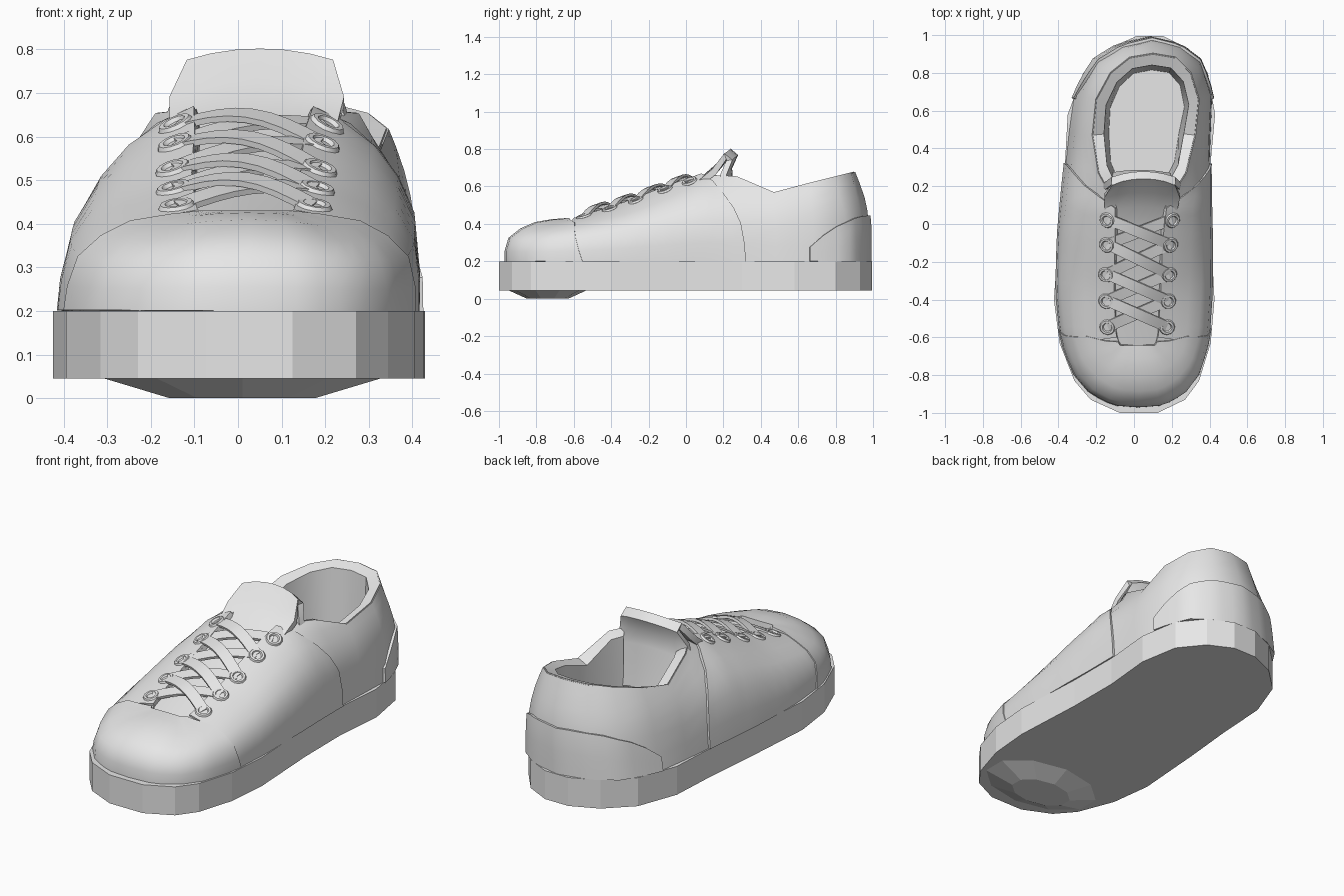
import bpy, bmesh, math
from mathutils import Vector

old = bpy.data.objects.get("Cube")
if old:
    bpy.data.objects.remove(old, do_unlink=True)

grey = bpy.data.materials.new("plain_grey")
grey.use_nodes = True
grey.diffuse_color = (0.8, 0.8, 0.8, 1)
grey.node_tree.nodes["Principled BSDF"].inputs["Base Color"].default_value = (0.8, 0.8, 0.8, 1)


def centre_x(y, z=.2):
    """Sideways curve of the shoe's centre line, with a slight lean."""
    return 0.005 + 0.03 * y + 0.05 * y * y + 0.06 * (z - .2)


def finish(obj, smooth=True):
    obj.data.materials.append(grey)
    bpy.ops.object.select_all(action='DESELECT')
    obj.select_set(True)
    bpy.context.view_layer.objects.active = obj
    if smooth:
        bpy.ops.object.shade_smooth_by_angle(angle=math.radians(38))


def make_object(name, bm):
    bmesh.ops.recalc_face_normals(bm, faces=bm.faces[:])
    mesh = bpy.data.meshes.new(name)
    bm.to_mesh(mesh)
    bm.free()
    obj = bpy.data.objects.new(name, mesh)
    bpy.context.collection.objects.link(obj)
    return obj


def sheet(name, rows, thickness, closed=False):
    """Skin a grid of points and thicken it evenly to both sides."""
    bm = bmesh.new()
    grid = [[bm.verts.new(p) for p in row] for row in rows]
    count = len(rows[0])
    for a, b in zip(grid, grid[1:]):
        for i in range(count if closed else count - 1):
            j = (i + 1) % count
            bm.faces.new((a[i], a[j], b[j], b[i]))
    obj = make_object(name, bm)
    solid = obj.modifiers.new("thickness", 'SOLIDIFY')
    solid.thickness = thickness
    solid.offset = 0
    bpy.context.view_layer.objects.active = obj
    bpy.ops.object.modifier_apply(modifier=solid.name)
    finish(obj)
    return obj


# Half of the upper, toe to heel: base (w, y), shoulder (w, y, z), opening (w, y, z)
STATIONS = [
    (0, -.95, 0, -.80, .39, 0, -.64, .41),
    (.13, -.94, .10, -.79, .385, .05, -.64, .41),
    (.24, -.88, .17, -.74, .375, .09, -.64, .41),
    (.32, -.78, .23, -.68, .375, .10, -.62, .41),
    (.38, -.6, .26, -.58, .39, .11, -.58, .42),
    (.4, -.35, .27, -.33, .445, .12, -.33, .50),
    (.395, -.05, .27, -.06, .53, .12, -.07, .60),
    (.385, .12, .27, .1, .57, .13, .1, .66),
    (.375, .32, .30, .3, .53, .23, .27, .65),
    (.37, .48, .32, .47, .49, .27, .47, .565),
    (.36, .68, .31, .67, .52, .27, .66, .615),
    (.28, .86, .25, .82, .54, .21, .8, .65),
    (.16, .94, .14, .91, .54, .12, .88, .67),
    (0, .975, 0, .95, .54, 0, .9, .675),
]
LAST = len(STATIONS) - 1
FULL = 2 * LAST


def station_point(i, v):
    """Smooth curve from base to opening at one station."""
    bw, by, sw, sy, sz, tw, ty, tz = STATIONS[i]
    base, shoulder, top = Vector((bw, by, .2)), Vector((sw, sy, sz)), Vector((tw, ty, tz))
    middle = Vector((bw * .95, by + .12 * (sy - by), .2 + .6 * (sz - .2)))
    pts = [base, base, middle, shoulder, top, top]
    k = min(int(v), 2)
    f = v - k
    a, b, c, d = pts[k:k + 4]
    return (b * 2 + (c - a) * f + (a * 2 - b * 5 + c * 4 - d) * f * f
            + (b * 3 - a - c * 3 + d) * f ** 3) / 2


def surf(t, v):
    """Point on the upper: t runs round the shoe, v runs base to opening."""
    t %= FULL
    side = 1
    if t > LAST:
        t, side = FULL - t, -1
    i = min(int(t), LAST - 1)
    p = station_point(i, v).lerp(station_point(i + 1, v), t - i)
    return Vector((side * p.x + centre_x(p.y, p.z), p.y, p.z))


def steps(a, b, n):
    return [a + (b - a) * i / n for i in range(n + 1)]


LEVELS = steps(0, 3, 6)

# Sole slab with faceted sides
half = [(.1, -1), (.25, -.93), (.33, -.83), (.4, -.63), (.425, -.4), (.4, 0),
        (.385, .3), (.39, .58), (.33, .8), (.21, .93), (.07, .995)]
outline = half + [(-x, y) for x, y in reversed(half)]
bm = bmesh.new()
face = bm.faces.new([bm.verts.new((x + centre_x(y), y, .045)) for x, y in outline])
top = bmesh.ops.extrude_face_region(bm, geom=[face])
bmesh.ops.translate(bm, vec=(0, 0, .155),
                    verts=[g for g in top["geom"] if isinstance(g, bmesh.types.BMVert)])
finish(make_object("sole", bm), smooth=False)

# Shallow bulge under the toe
bpy.ops.mesh.primitive_cone_add(vertices=10, radius1=.5, radius2=1, depth=.05,
                                location=(0.01, -.74, .025))
bulge = bpy.context.object
bulge.name = "toe_underside"
bulge.scale = (.35, .22, 1)
finish(bulge, smooth=False)

# Upper body
sheet("upper", [[surf(t, v) for t in range(FULL)] for v in LEVELS], .01, closed=True)

# Toe cap, wrapped over the front
def cap_end(v):
    return 4.2 - .15 * v if v <= 2 else 3.9 - .9 * (v - 2)

sheet("toe_cap", [[surf(u * cap_end(v), v) for u in steps(-1, 1, 20)] for v in LEVELS], .042)

# Side panels carrying the eyelets
for name, sign in (("left_panel", 1), ("right_panel", -1)):
    rows = []
    for v in LEVELS:
        rear = 8 - .12 * v * v
        rows.append([surf(sign * t, v) for t in steps(3.6, rear, 14)])
    sheet(name, rows, .034)

# Heel counter, tallest at the back
rows = []
for f in steps(0, 1, 4):
    rows.append([surf(LAST + 3.1 * u, f * (1.25 - .8 * abs(u) ** 3)) for u in steps(-1, 1, 16)])
sheet("heel_counter", rows, .036)

# Padded collar and inner lining
rim, inner, floor = [], [], []
for t in [7.6] + list(range(8, FULL - 7)) + [FULL - 7.6]:
    p = surf(t, 3)
    inward = Vector((.06 - p.x, .5 - p.y, 0)).normalized()
    rim.append(p)
    inner.append(p + inward * .055 - Vector((0, 0, .02)))
    floor.append(Vector((*(p + inward * .08).xy, .2)))
sheet("collar_lining", [rim, inner, floor], .01)

# Tongue, folded over at its tip and running down inside
path = [(-.66, .38, .13), (-.33, .475, .15), (-.05, .57, .16), (.1, .645, .19),
        (.18, .715, .2), (.24, .785, .165), (.262, .765, .165), (.23, .7, .2),
        (.235, .62, .22), (.27, .4, .22)]
rows = []
for y, z, w in path:
    shift = centre_x(y, z)
    rows.append([(shift + u * w, y - .03 * u * u, z - .9 * (u * w) ** 2)
                 for u in steps(-1, 1, 6)])
sheet("tongue", rows, .034)

# Eyelet rings
EYES = [4.15, 4.7, 5.25, 5.85, 6.55]
for name, sign in (("left_eyelet", 1), ("right_eyelet", -1)):
    for t in EYES:
        p = surf(sign * t, 2.65)
        normal = (surf(sign * t + .05, 2.65) - p).cross(surf(sign * t, 2.7) - p).normalized()
        if normal.z < 0:
            normal.negate()
        bpy.ops.mesh.primitive_torus_add(
            major_segments=12, minor_segments=6, major_radius=.032, minor_radius=.011,
            location=p + normal * .016, rotation=normal.to_track_quat('Z', 'Y').to_euler())
        ring = bpy.context.object
        ring.name = name
        finish(ring)


# Crossing flat laces
def lace(name, start, end, arch):
    a, b = surf(start, 2.65), surf(end, 2.65)
    across = (b - a).cross(Vector((0, 0, 1))).normalized() * .028
    across.z = across.y * .36
    centre = [a.lerp(b, f) + Vector((0, 0, .015 + arch * math.sin(math.pi * f)))
              for f in steps(0, 1, 8)]
    sheet(name, [[p - across, p + across] for p in centre], .014)


for low, high in zip(EYES, EYES[1:]):
    lace("lace_under", high, -low, .024)
    lace("lace_over", -high, low, .042)
